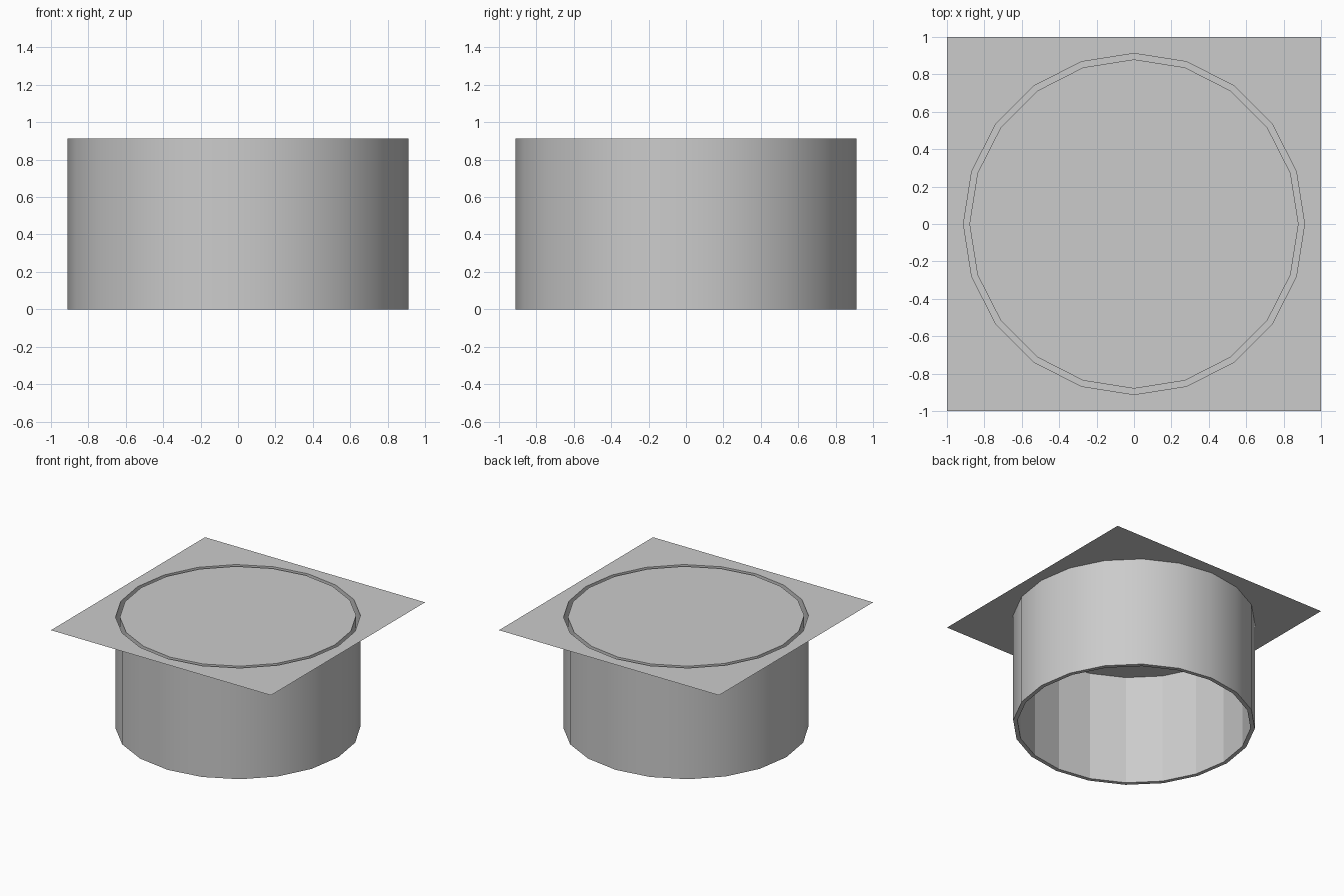
import bpy, bmesh
from math import sin, cos, pi

if "Cube" in bpy.data.objects:
    bpy.data.objects.remove(bpy.data.objects["Cube"])

SIDES, TOP = 20, 0.914
R_OUT, R_IN = 0.912, 0.88

bm = bmesh.new()


def ring(radius, z):
    return [bm.verts.new((radius * sin(2 * pi * i / SIDES),
                          radius * cos(2 * pi * i / SIDES), z))
            for i in range(SIDES)]


def loop_edges(vs):
    return [bm.edges.get((a, b)) or bm.edges.new((a, b))
            for a, b in zip(vs, vs[1:] + vs[:1])]


def bridge(a, b):
    return [bm.faces.new((a[i - 1], a[i], b[i], b[i - 1])) for i in range(SIDES)]


# Four rings of the narrow channel sunk into the sheet
out_top, out_bot = ring(R_OUT, TOP), ring(R_OUT, 0)
in_bot, in_top = ring(R_IN, 0), ring(R_IN, TOP)

# Outer wall, channel floor, inner wall and centre disc
outer_wall = bridge(out_top, out_bot)
bridge(out_bot, in_bot)
bridge(in_bot, in_top)
bm.faces.new(in_top)

# Square sheet around the channel
corners = [bm.verts.new((x, y, TOP)) for x, y in ((-1, -1), (1, -1), (1, 1), (-1, 1))]
border = loop_edges(corners) + loop_edges(out_top)
filled = bmesh.ops.triangle_fill(bm, edges=border, use_beauty=True, normal=(0, 0, 1))
sheet = [g for g in filled["geom"] if isinstance(g, bmesh.types.BMFace)]
# Keep only the part outside the channel mouth
mouth = set(out_top)
bmesh.ops.delete(bm, geom=[f for f in sheet if set(f.verts) <= mouth], context='FACES_ONLY')

bmesh.ops.recalc_face_normals(bm, faces=bm.faces)
if sum(f.normal.z for f in bm.faces if all(v.co.z > 0.5 for v in f.verts)) < 0:
    bmesh.ops.reverse_faces(bm, faces=bm.faces)

# Smooth outside wall with crisp rims, flat facets inside
for f in outer_wall:
    f.smooth = True
for e in loop_edges(out_top) + loop_edges(out_bot):
    e.smooth = False

mesh = bpy.data.meshes.new("sheet_with_round_channel")
bm.to_mesh(mesh)
bm.free()
bpy.context.collection.objects.link(bpy.data.objects.new("sheet_with_round_channel", mesh))
